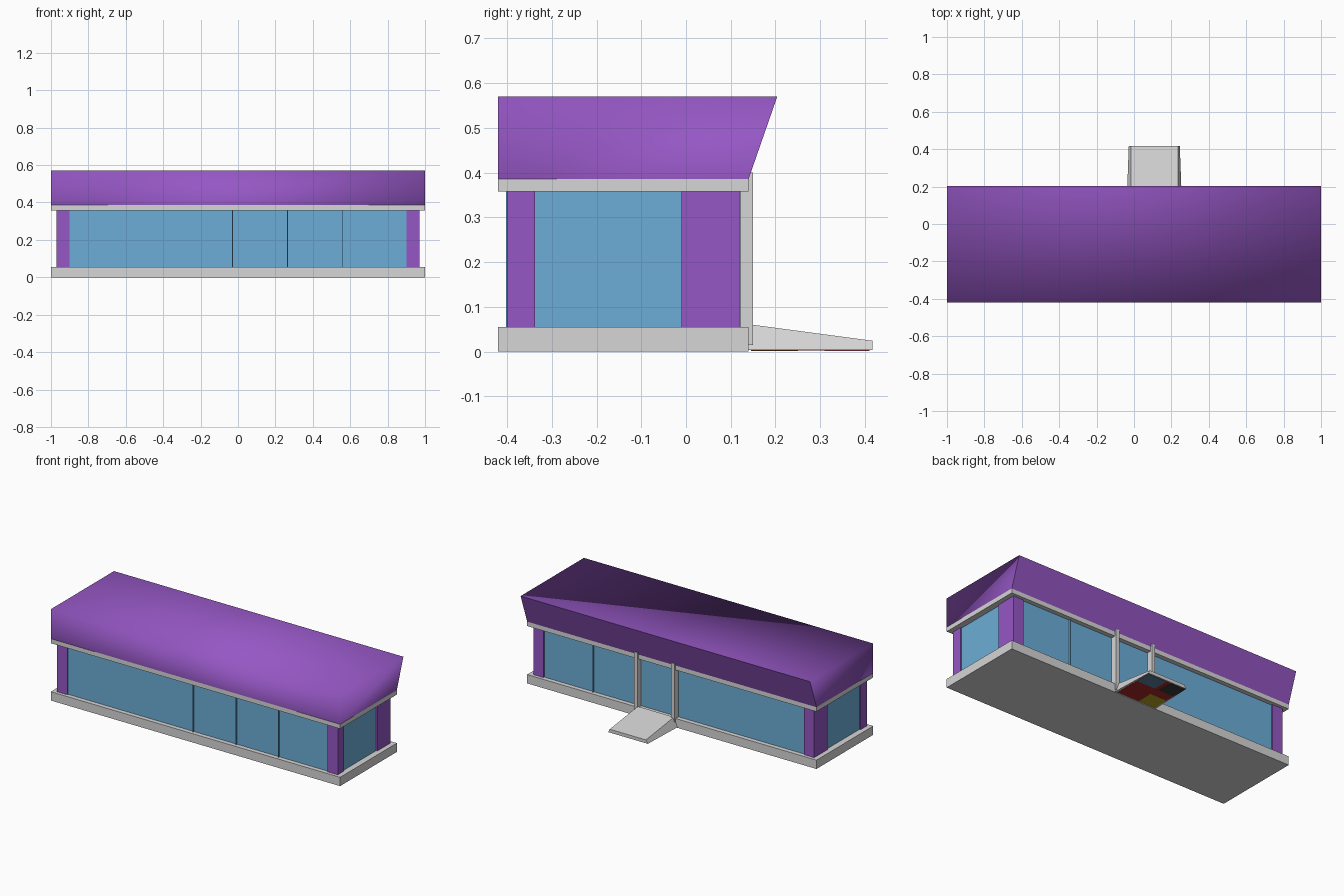
import bpy, bmesh

if "Cube" in bpy.data.objects:
    bpy.data.objects.remove(bpy.data.objects["Cube"])


def material(name, r, g, b):
    m = bpy.data.materials.new(name)
    m.diffuse_color = (r, g, b, 1)
    m.use_nodes = True
    m.node_tree.nodes["Principled BSDF"].inputs["Base Color"].default_value = m.diffuse_color
    return m


purple = material("purple", 0.30, 0.095, 0.55)
glass = material("window blue", 0.15, 0.42, 0.68)
grey = material("light grey", 0.67, 0.67, 0.67)
red = material("dark red", 0.40, 0.02, 0.02)
yellow = material("mustard", 0.50, 0.36, 0.02)
black = material("charcoal", 0.04, 0.04, 0.04)
blue = material("slate blue", 0.10, 0.21, 0.33)


def hexahedron(name, bottom, top, mat):
    """Solid between two four-cornered loops, each listed counter-clockwise."""
    bm = bmesh.new()
    lo = [bm.verts.new(p) for p in bottom]
    hi = [bm.verts.new(p) for p in top]
    bm.faces.new(lo[::-1])
    bm.faces.new(hi)
    for i in range(4):
        j = (i + 1) % 4
        bm.faces.new((lo[i], lo[j], hi[j], hi[i]))
    me = bpy.data.meshes.new(name)
    bm.to_mesh(me)
    bm.free()
    me.materials.append(mat)
    ob = bpy.data.objects.new(name, me)
    bpy.context.collection.objects.link(ob)
    return ob


def rect(x0, x1, y0, y1, z):
    return [(x0, y0, z), (x1, y0, z), (x1, y1, z), (x0, y1, z)]


def box(name, x0, x1, y0, y1, z0, z1, mat):
    return hexahedron(name, rect(x0, x1, y0, y1, z0), rect(x0, x1, y0, y1, z1), mat)


# Floor slab and ceiling slab
box("floor_slab", -1, 1, -0.42, 0.14, 0, 0.055, grey)
box("ceiling_slab", -1, 1, -0.42, 0.14, 0.358, 0.386, grey)

# Roof block: the back leans outward, the rest is smooth-shaded together
roof = hexahedron("roof", rect(-1, 1, -0.42, 0.14, 0.386),
                  rect(-1, 1, -0.42, 0.204, 0.57), purple)
for face in roof.data.polygons:
    face.use_smooth = face.normal.y < 0.5 and face.normal.z > -0.5
back_edges = {k for f in roof.data.polygons if not f.use_smooth for k in f.edge_keys}
for edge in roof.data.edges:
    edge.use_edge_sharp = edge.key in back_edges

# Corner piers: shallow at the front, deeper at the back
for side, s in (("left", -1), ("right", 1)):
    xa, xb = sorted((0.90 * s, 0.97 * s))
    box(side + "_front_pier", xa, xb, -0.40, -0.338, 0.05, 0.36, purple)
    box(side + "_back_pier", xa, xb, -0.01, 0.12, 0.05, 0.36, purple)

# Glazed body, set back a little from the piers
box("window_glass", -0.962, 0.962, -0.34, 0.0, 0.05, 0.36, glass)
box("long_window_glass", -0.905, 0.905, -0.392, 0.112, 0.05, 0.36, glass)

# Fine joints between the window panes
for i, x in enumerate((-0.03, 0.265, 0.56)):
    box(f"front_pane_joint_{i}", x - 0.002, x + 0.002, -0.402, -0.39, 0.055, 0.358, glass)
box("back_pane_joint", 0.558, 0.562, 0.11, 0.122, 0.055, 0.358, glass)

# Entrance posts on the back
for i, x in enumerate((-0.015, 0.243)):
    box(f"entrance_post_{i}", x - 0.012, x + 0.012, 0.11, 0.15, 0.015, 0.40, grey)

# Entrance ramp: slopes away from the door, sides flare toward the ground
hexahedron("entrance_ramp",
           [(-0.038, 0.14, 0.003), (0.255, 0.14, 0.003),
            (0.245, 0.417, 0.003), (-0.028, 0.417, 0.003)],
           [(-0.015, 0.14, 0.061), (0.235, 0.14, 0.061),
            (0.235, 0.417, 0.024), (-0.015, 0.417, 0.024)], grey)

# Coloured patches beneath the ramp
box("ramp_underside", -0.025, 0.24, 0.145, 0.41, 0.002, 0.004, red)
box("underside_blue_patch", 0.11, 0.24, 0.31, 0.41, 0.001, 0.003, blue)
box("underside_dark_patch", -0.025, 0.08, 0.31, 0.41, 0.001, 0.003, black)
box("underside_yellow_patch", -0.025, 0.09, 0.145, 0.25, 0.001, 0.003, yellow)
